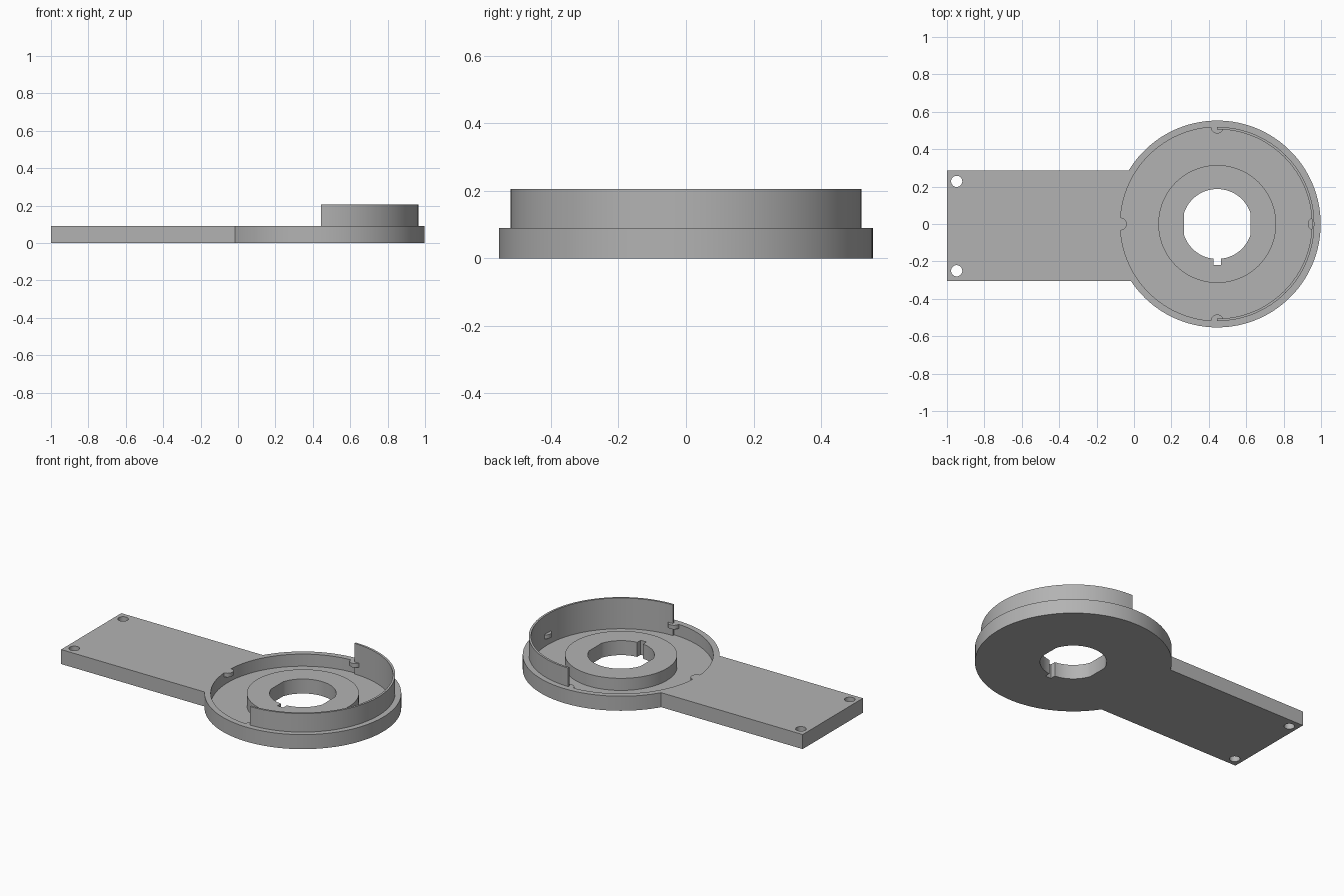
import bpy, bmesh, math

if "Cube" in bpy.data.objects:
    bpy.data.objects.remove(bpy.data.objects["Cube"])

CX = 0.445                       # centre of the round housing
R_DISC, R_RECESS, R_HUB, R_BORE = 0.553, 0.518, 0.315, 0.187
RIM, FLOOR, WALL_TOP = 0.09, 0.015, 0.205

grey = bpy.data.materials.new("plain grey")
grey.diffuse_color = (0.45, 0.45, 0.45, 1)
grey.use_nodes = True
grey.node_tree.nodes["Principled BSDF"].inputs["Base Color"].default_value = grey.diffuse_color


def arc(r, a0, a1, n, cx=CX, cy=0.0):
    """Points along an arc, both ends included (degrees)."""
    angles = [math.radians(a0 + (a1 - a0) * i / n) for i in range(n + 1)]
    return [(cx + r * math.cos(a), cy + r * math.sin(a)) for a in angles]


def circle(r, n=96, cx=CX, cy=0.0):
    return arc(r, 0, 360, n, cx, cy)[:-1]


def prism(name, outline, z0, z1):
    """Extrude a counter-clockwise outline from z0 to z1."""
    bm = bmesh.new()
    face = bm.faces.new([bm.verts.new((x, y, z0)) for x, y in outline])
    top = bmesh.ops.extrude_face_region(bm, geom=[face])["geom"]
    bmesh.ops.translate(bm, vec=(0, 0, z1 - z0),
                        verts=[v for v in top if isinstance(v, bmesh.types.BMVert)])
    bmesh.ops.recalc_face_normals(bm, faces=bm.faces)
    mesh = bpy.data.meshes.new(name)
    bm.to_mesh(mesh)
    bm.free()
    mesh.materials.append(grey)
    obj = bpy.data.objects.new(name, mesh)
    bpy.context.collection.objects.link(obj)
    return obj


def boolean(target, cutter, operation="DIFFERENCE"):
    bpy.context.view_layer.objects.active = target
    mod = target.modifiers.new("cut", "BOOLEAN")
    mod.operation, mod.solver, mod.object = operation, "EXACT", cutter
    bpy.ops.object.modifier_apply(modifier=mod.name)
    bpy.data.objects.remove(cutter)


def smooth(obj):
    bpy.ops.object.select_all(action="DESELECT")
    obj.select_set(True)
    bpy.context.view_layer.objects.active = obj
    bpy.ops.object.shade_smooth_by_angle(angle=math.radians(30))


# Base: round housing with a rectangular mounting arm, as one outline
Y_LOW, Y_HIGH = -0.305, 0.285
start = -180 + math.degrees(math.asin(-Y_LOW / R_DISC))
end = 180 - math.degrees(math.asin(Y_HIGH / R_DISC))
base = prism("base_plate", arc(R_DISC, start, end, 96) + [(-1, Y_HIGH), (-1, Y_LOW)], 0, RIM)

# Ring-shaped recess around the hub
recess = prism("recess_cutter", circle(R_RECESS), FLOOR, 0.2)
boolean(recess, prism("hub_core", circle(R_HUB), -0.1, 0.3))
boolean(base, recess)

# Bore with two flat sides and a keyway
flat = math.degrees(math.acos(0.177 / R_BORE))
bore = arc(R_BORE, flat, 180 - flat, 32) + arc(R_BORE, 180 + flat, 360 - flat, 32)
boolean(base, prism("bore_cutter", bore, -0.1, 0.3))
key = [(CX - 0.02, -0.22), (CX + 0.02, -0.22), (CX + 0.02, -0.1), (CX - 0.02, -0.1)]
boolean(base, prism("keyway_cutter", key, -0.1, 0.3))

# Screw holes at the end of the arm
for y in (-0.25, 0.228):
    boolean(base, prism("screw_hole_cutter", circle(0.03, 32, -0.948, y), -0.1, 0.3))
smooth(base)

# Thin half-round wall rising from the recess
wall = prism("half_wall", arc(R_RECESS + 0.001, -90, 90, 64) + arc(0.506, 90, -90, 64),
             FLOOR - 0.002, WALL_TOP)
smooth(wall)

# Four small retaining tabs level with the rim
for i, name in enumerate(("right", "back", "left", "front")):
    a = i * math.pi / 2
    deg = math.degrees(a)
    tab = prism(name + "_tab", arc(0.034, deg + 90, deg + 270, 16,
                CX + R_RECESS * math.cos(a), R_RECESS * math.sin(a)), 0.065, RIM)
    smooth(tab)
